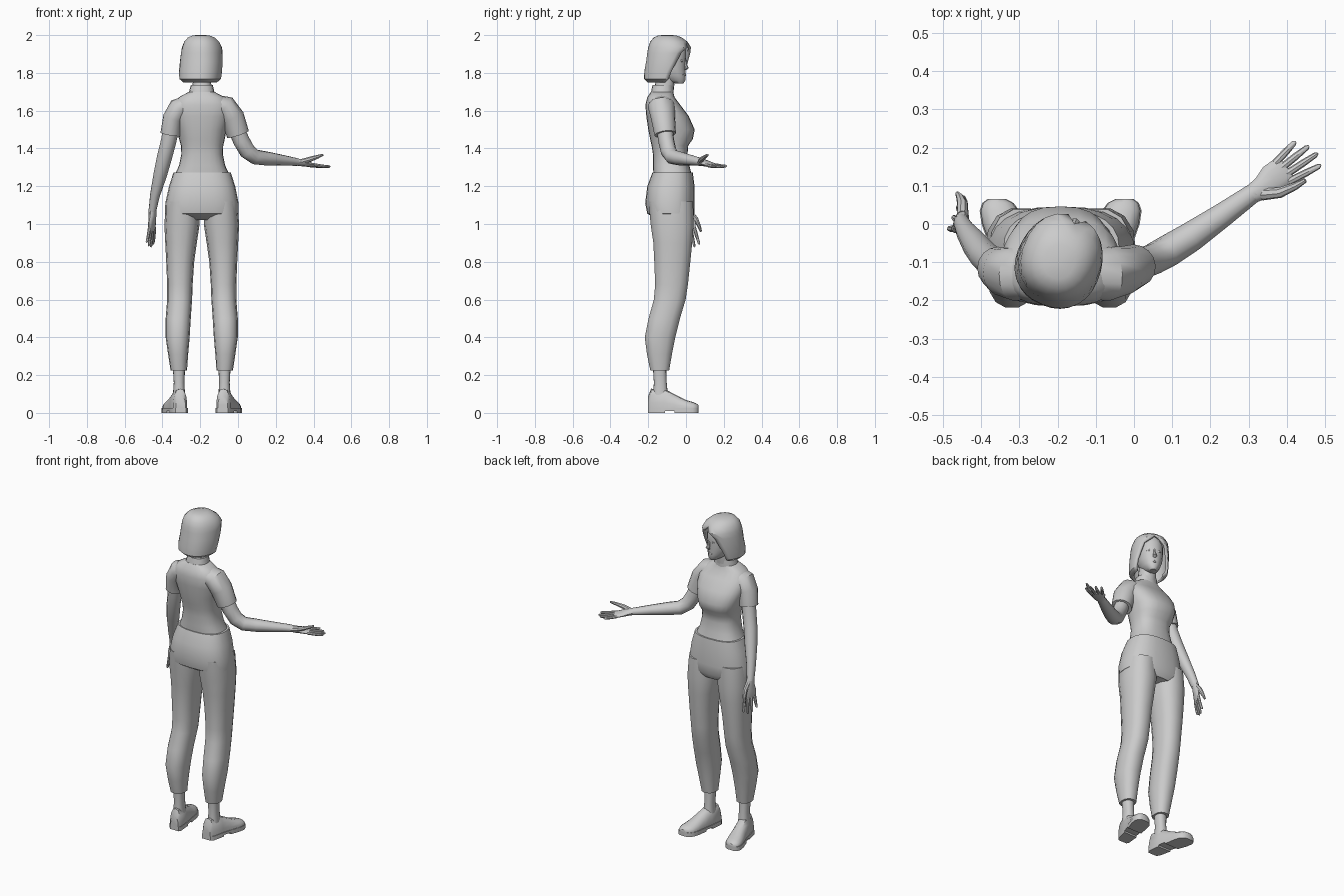
import bpy, bmesh, math
from mathutils import Vector, Matrix

MID = -0.192  # body centre line


def finish(name, bm, angle=40):
    bmesh.ops.remove_doubles(bm, verts=bm.verts, dist=0.0004)
    bmesh.ops.recalc_face_normals(bm, faces=bm.faces)
    me = bpy.data.meshes.new(name)
    bm.to_mesh(me)
    bm.free()
    for p in me.polygons:
        p.use_smooth = True
    me.set_sharp_from_angle(angle=math.radians(angle))
    ob = bpy.data.objects.new(name, me)
    bpy.context.collection.objects.link(ob)
    return ob


def skin(name, rings, closed=True, caps=True, angle=40):
    bm = bmesh.new()
    vs = [[bm.verts.new(p) for p in r] for r in rings]
    n = len(vs[0])
    for a, b in zip(vs, vs[1:]):
        for i in range(n if closed else n - 1):
            j = (i + 1) % n
            bm.faces.new((a[i], a[j], b[j], b[i]))
    if caps:
        bm.faces.new(vs[0])
        bm.faces.new(vs[-1])
    return finish(name, bm, angle)


def spow(v, e):
    return math.copysign(abs(v) ** e, v)


def loft(name, rows, n=16, e=0.85, mirror=False, angle=40):
    """Stack of rounded sections, each row: x0, x1, y0, y1, z."""
    rings = []
    for x0, x1, y0, y1, z in rows:
        ring = []
        for i in range(n):
            t = 2 * math.pi * i / n
            x = (x0 + x1) / 2 + (x1 - x0) / 2 * spow(math.cos(t), e)
            y = (y0 + y1) / 2 + (y1 - y0) / 2 * spow(math.sin(t), e)
            ring.append((2 * MID - x if mirror else x, y, z))
        rings.append(ring)
    return skin(name, rings, angle=angle)


def sweep(name, stations, side=(0, 1, 0), n=12):
    """Tube along points, each station: point, radius along side, other radius."""
    pts = [Vector(s[0]) for s in stations]
    rings = []
    for i, (p, a, b) in enumerate(stations):
        tan = (pts[min(i + 1, len(pts) - 1)] - pts[max(i - 1, 0)]).normalized()
        s = Vector(side)
        s = (s - tan * s.dot(tan)).normalized()
        u = tan.cross(s)
        rings.append([pts[i] + s * a * math.cos(2 * math.pi * k / n) + u * b * math.sin(2 * math.pi * k / n)
                      for k in range(n)])
    return skin(name, rings)


# Shirt and collar
loft("shirt", [(-.335, -.045, -.172, .03, 1.26), (-.312, -.068, -.175, .018, 1.31), (-.30, -.08, -.175, .008, 1.37),
               (-.302, -.078, -.182, .012, 1.415), (-.312, -.07, -.19, .036, 1.45), (-.325, -.06, -.20, .046, 1.50),
               (-.345, -.038, -.21, .015, 1.57), (-.345, -.035, -.215, -.03, 1.63), (-.315, -.07, -.205, -.06, 1.67),
               (-.26, -.125, -.185, -.068, 1.70)], n=24, e=0.8)
loft("collar", [(-.262, -.123, -.187, -.065, 1.69), (-.25, -.133, -.178, -.065, 1.735)])
loft("neck", [(-.245, -.138, -.172, -.068, 1.68), (-.235, -.145, -.155, -.055, 1.80)])

# Trousers: hips and both legs
loft("trouser_hips", [(-.342, -.038, -.178, .036, 1.272), (-.365, -.015, -.205, .045, 1.20),
                      (-.385, .003, -.216, .046, 1.11), (-.386, .003, -.205, .045, 1.055),
                      (-.31, -.075, -.15, .025, 1.02)], n=24, e=0.8)
leg = [(-.38, -.205, -.2, .04, 1.12), (-.39, -.203, -.19, .043, 1.0), (-.385, -.218, -.175, .035, .9),
       (-.38, -.232, -.17, .025, .8), (-.375, -.24, -.165, .012, .68), (-.375, -.243, -.172, 0, .6),
       (-.383, -.25, -.2, -.03, .5), (-.383, -.256, -.22, -.055, .4), (-.37, -.264, -.208, -.073, .31),
       (-.357, -.27, -.19, -.088, .225)]
# Shoe stations: y, centre x, half width, top z
shoe = [(-.2, -.303, .026, .09), (-.185, -.306, .037, .128), (-.11, -.318, .042, .125), (-.06, -.33, .045, .098),
        (0, -.345, .051, .068), (.035, -.352, .049, .058), (.055, -.356, .038, .05), (.066, -.359, .02, .04)]
shoe_shape = [(-1, 0), (-1, .3), (-.85, .65), (-.5, .93), (0, 1), (.5, .93), (.85, .65), (1, .3), (1, 0)]
for m, tag in ((False, "left"), (True, "right")):
    loft(tag + "_trouser_leg", leg, n=14, mirror=m)
    loft(tag + "_ankle", [(-.345, -.28, -.175, -.105, .24), (-.34, -.284, -.17, -.102, .16),
                          (-.345, -.28, -.175, -.095, .09)], mirror=m)
    f = (lambda x: 2 * MID - x) if m else (lambda x: x)
    skin(tag + "_shoe", [[(f(c + w * u), y, .022 + (h - .022) * v) for u, v in shoe_shape] for y, c, w, h in shoe])
    # Sole with a thicker heel block
    for part, rows, z0 in (("_sole", shoe, .01), ("_heel", shoe[:3], 0), ("_forefoot_sole", shoe[3:], 0)):
        skin(tag + part, [[(f(c + (w + .003) * u), y, z) for u, z in ((-1, z0), (-1, .026), (1, .026), (1, z0))]
                          for y, c, w, h in rows])

# Sleeves
sweep("left_sleeve", [((-.27, -.13, 1.635), .065, .045), ((-.31, -.13, 1.612), .072, .06),
                      ((-.343, -.125, 1.56), .064, .055), ((-.357, -.115, 1.475), .056, .054)], n=16)
sweep("right_sleeve", [((-.12, -.13, 1.64), .065, .045), ((-.07, -.13, 1.622), .072, .062),
                       ((-.03, -.122, 1.565), .064, .064), ((.0, -.11, 1.475), .057, .06)], n=16)

# Arms
sweep("left_arm", [((-.345, -.12, 1.55), .043, .043), ((-.367, -.105, 1.44), .041, .041),
                   ((-.39, -.085, 1.35), .04, .04), ((-.412, -.058, 1.26), .038, .036),
                   ((-.44, -.02, 1.15), .029, .026), ((-.453, .005, 1.07), .025, .02)])
sweep("right_arm", [((-.02, -.115, 1.53), .043, .044), ((.018, -.105, 1.44), .041, .045),
                    ((.05, -.092, 1.385), .041, .044), ((.09, -.07, 1.355), .042, .04),
                    ((.15, -.033, 1.347), .039, .037), ((.23, .022, 1.338), .032, .029),
                    ((.315, .083, 1.328), .025, .02)], side=(-.55, .83, 0.01))


def hand(tag, wrist, fwd, across, flip, lift):
    w, f = Vector(wrist), Vector(fwd).normalized()
    a = Vector(across)
    a = (a - f * a.dot(f)).normalized()
    nrm = f.cross(a) * flip

    def at(x, y, z=0.0):
        return w + f * x + a * y + nrm * z
    sweep(tag + "_palm", [(at(-.012, 0), .024, .02), (at(.025, .003), .031, .018), (at(.06, 0), .04, .014),
                          (at(.095, 0), .04, .011), (at(.108, 0), .034, .007)], side=a)
    # Fingers fan out from the knuckles
    for i, length in enumerate((.066, .088, .096, .084)):
        y = -.03 + .02 * i
        s = y * .45
        sweep(f"{tag}_finger_{i + 1}", [(at(.09, y), .0105, .01), (at(.1 + length * .5, y + s * .6, .003), .0095, .0085),
                                        (at(.1 + length * .92, y + s, .008), .007, .0065),
                                        (at(.1 + length, y + s, .01), .003, .003)], side=a, n=8)
    sweep(tag + "_thumb", [(at(.012, .016, .004), .016, .014), (at(.05, .04, lift * .4), .014, .014),
                           (at(.09, .05, lift * .75), .01, .01), (at(.118, .053, lift), .006, .006)], side=a, n=8)


hand("right", (.315, .083, 1.328), (.155, .112, -.035), (.6, -.8, 0), -1, .06)
hand("left", (-.453, .005, 1.07), (-.03, .12, -1), (.4, .9, 0), -1, .03)

# Head, turned towards the raised arm
place = Matrix.Translation((-.19, -.085, 0)) @ Matrix.Rotation(math.radians(-22), 4, "Z")
face = [loft("head", [(-.018, .018, .03, .076, 1.745), (-.035, .035, -.02, .086, 1.76), (-.052, .052, -.06, .087, 1.785),
                      (-.066, .066, -.085, .086, 1.82), (-.072, .072, -.09, .088, 1.87), (-.071, .071, -.09, .088, 1.92),
                      (-.055, .055, -.07, .07, 1.96), (-.02, .02, -.03, .02, 1.98)], n=18, e=0.92),
        sweep("nose", [((0, .082, 1.875), .006, .005), ((0, .09, 1.84), .009, .01),
                       ((0, .096, 1.825), .013, .011), ((0, .087, 1.817), .009, .004)], side=(1, 0, 0), n=8),
        sweep("lips", [((-.02, .08, 1.79), .003, .002), ((0, .086, 1.79), .006, .008),
                       ((.02, .08, 1.79), .003, .002)], side=(0, 1, 0), n=8)]
for s in (-1, 1):
    face.append(sweep("eye", [((s * .018, .08, 1.862), .003, .003), ((s * .03, .079, 1.864), .006, .007),
                              ((s * .043, .071, 1.863), .003, .003)], n=8))

# Bobbed hair: rows of half width, back y, front y, z, face opening angle
bob = [(.088, -.118, .06, 1.75, 68), (.108, -.137, .082, 1.768, 60), (.112, -.135, .09, 1.81, 54),
       (.11, -.125, .1, 1.86, 44), (.107, -.12, .108, 1.905, 34), (.102, -.115, .112, 1.935, 12),
       (.09, -.105, .092, 1.965, 0), (.068, -.085, .06, 1.988, 0), (.04, -.06, .03, 1.999, 0), (0, -.02, -.02, 2.0, 0)]
rings = []
for w, yb, yf, z, gap in bob:
    ring = []
    for i in range(21):
        t = math.radians(gap + (360 - 2 * gap) * i / 20)
        ring.append((w * spow(math.sin(t), .9), (yb + yf) / 2 + (yf - yb) / 2 * spow(math.cos(t), .9), z))
    rings.append(ring)
hair = skin("hair", rings, closed=False, caps=False, angle=30)
thick = hair.modifiers.new("thickness", "SOLIDIFY")
thick.thickness, thick.offset = .014, -1
for ob in face + [hair]:
    ob.matrix_world = place
